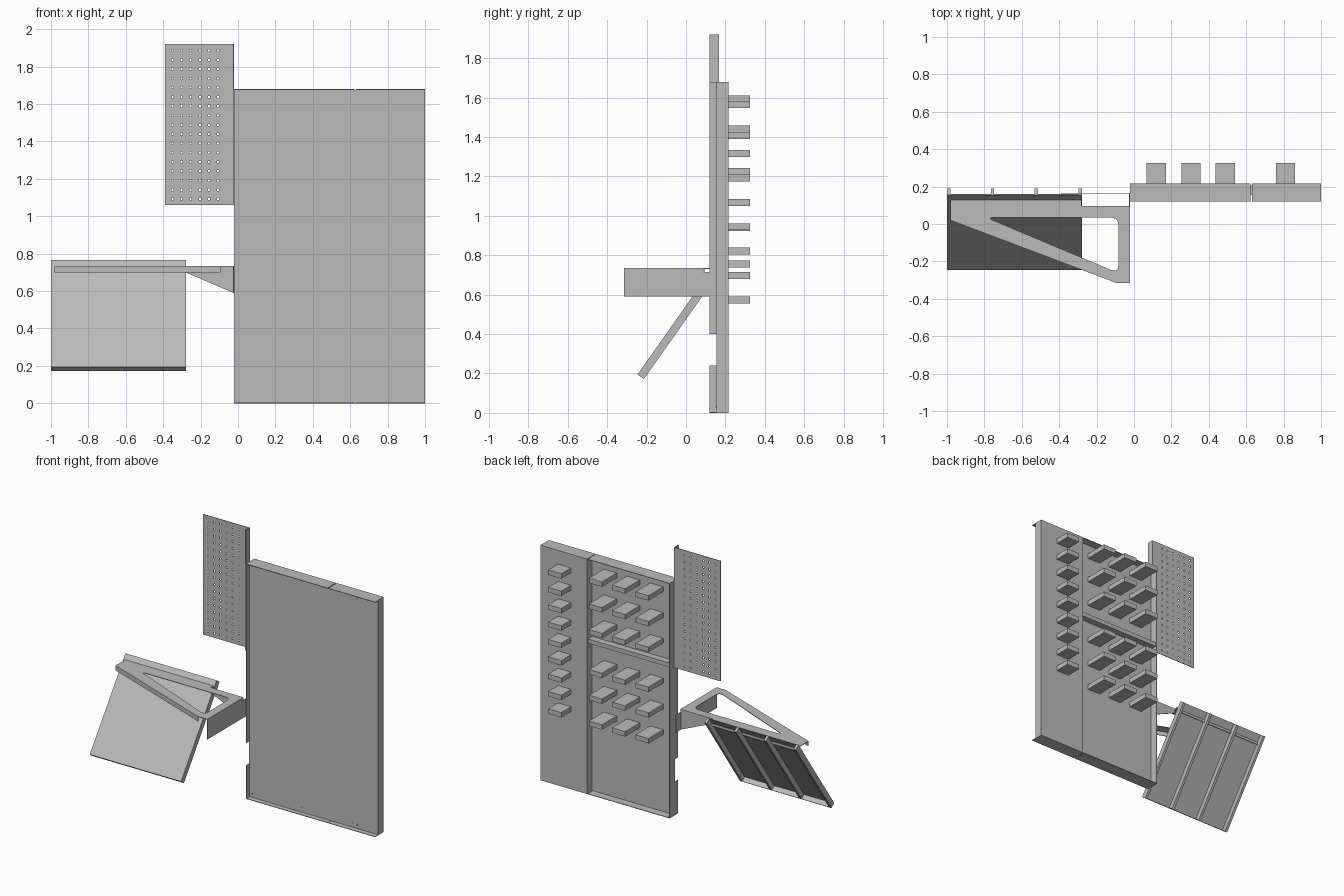
import bpy, bmesh, math
from mathutils import Vector

if "Cube" in bpy.data.objects:
    bpy.data.objects.remove(bpy.data.objects["Cube"], do_unlink=True)

steel = bpy.data.materials.new("grey steel")
steel.use_nodes = True
GREY = (0.5, 0.5, 0.5, 1)
steel.diffuse_color = GREY
steel.node_tree.nodes["Principled BSDF"].inputs["Base Color"].default_value = GREY
T = 0.004  # sheet thickness


def finish(name, bm):
    bmesh.ops.recalc_face_normals(bm, faces=bm.faces)
    me = bpy.data.meshes.new(name)
    bm.to_mesh(me)
    bm.free()
    me.materials.append(steel)
    ob = bpy.data.objects.new(name, me)
    bpy.context.collection.objects.link(ob)
    return ob


def add_box(bm, x0, x1, y0, y1, z0, z1):
    verts = bmesh.ops.create_cube(bm, size=1)["verts"]
    for v in verts:
        v.co = Vector(((x0, x1)[v.co.x > 0], (y0, y1)[v.co.y > 0], (z0, z1)[v.co.z > 0]))
    return verts


def box(name, *bounds):
    bm = bmesh.new()
    add_box(bm, *bounds)
    return finish(name, bm)


def prism(name, points, offset):
    """Extrude a closed outline of 3D points along an offset vector."""
    bm = bmesh.new()
    face = bm.faces.new([bm.verts.new(p) for p in points])
    new = bmesh.ops.extrude_face_region(bm, geom=[face])["geom"]
    bmesh.ops.translate(bm, vec=offset, verts=[g for g in new if isinstance(g, bmesh.types.BMVert)])
    return finish(name, bm)


# Main panel: folded sheet, seam between the wide and the narrow bay
LEFT, SEAM, RIGHT, TOP = -0.022, 0.63, 1.0, 1.68
FRONT, FACE, BACK = 0.12, 0.155, 0.216
box("panel_front_sheet", LEFT, RIGHT, FACE, FACE + T, 0, TOP - T)
box("narrow_bay_back_sheet", SEAM, RIGHT, BACK - T, BACK, 0, TOP - T)
box("panel_outer_side", RIGHT - T, RIGHT, FACE, BACK, 0, TOP - T)
box("seam_flange", SEAM, SEAM + T, FACE, BACK, 0, TOP - T)
box("hinge_side_flange", LEFT, LEFT + T, FACE, BACK, 0, TOP)
for label, z0, z1 in (("lower", 0, 0.24), ("upper", 0.40, TOP)):
    box("hinge_strip_" + label, LEFT, LEFT + T, FRONT, FACE, z0, z1)
for label, z in (("bottom", 0), ("top", TOP - T)):
    box(label + "_flange_wide_bay", LEFT, SEAM - 0.006, FRONT, BACK, z, z + T)
    box(label + "_flange_narrow_bay", SEAM, RIGHT, FRONT, BACK, z, z + T)
box("middle_rib", LEFT, SEAM, FACE, BACK - 0.01, 1.075, 1.105)

# Small blocks on the back of both bays
BLOCK_H, BLOCK_END = 0.035, 0.326
wide = [(x, FACE, z - 0.184 * i) for x in (0.068, 0.253, 0.436) for z in (1.61, 0.957) for i in range(3)]
narrow = [(0.758, BACK - T, 1.582 - 0.124 * i) for i in range(9)]
for label, spots in (("wide", wide), ("narrow", narrow)):
    bm = bmesh.new()
    for x, y, z in spots:
        add_box(bm, x, x + 0.103, y, BLOCK_END, z - BLOCK_H, z)
    finish(label + "_bay_blocks", bm)

# Flush screw heads on the panel front
bm = bmesh.new()
for x in (0.0, 0.4, 0.8, 0.83):
    for z in (0.03, 1.655):
        add_box(bm, x - 0.005, x + 0.005, FACE - 0.002, FACE, z - 0.005, z + 0.005)
finish("panel_screws", bm)

# Perforated board: grid sheet with the hole cells removed
columns = [-0.351 + 0.049 * i for i in range(6)]
rows = [1.092 + 0.0496 * i for i in range(17)]
HOLE = 0.0055


def cuts(start, centres, end):
    return [start] + [c + s * HOLE for c in centres for s in (-1, 1)] + [end]


xs, zs = cuts(-0.39, columns, LEFT), cuts(1.06, rows, 1.92)
bm = bmesh.new()
grid = [[bm.verts.new((x, FACE + 0.01, z)) for z in zs] for x in xs]
for i in range(len(xs) - 1):
    for j in range(len(zs) - 1):
        if not (i % 2 and j % 2):
            bm.faces.new((grid[i][j], grid[i + 1][j], grid[i + 1][j + 1], grid[i][j + 1]))
board = finish("perforated_board", bm)
mod = board.modifiers.new("thickness", "SOLIDIFY")
mod.thickness = T
mod.offset = 0
box("perforated_board_flange", LEFT - 0.005, LEFT, FRONT, FACE + 0.012, 1.06, 1.92)

# Triangular support arm: flat frame with a rounded opening
ARM_TOP, ARM_LOW = 0.735, 0.70
outer = [(-0.982, 0.128), (-0.982, 0.02), (-0.094, -0.315), (-0.024, -0.315),
         (-0.024, 0.095), (-0.28, 0.095), (-0.28, 0.128)]


def rounded(corners, radius, steps=5):
    """Round each corner of a 2D outline with a quadratic curve."""
    out = []
    for i, c in enumerate(corners):
        c = Vector(c)
        a = c + (Vector(corners[i - 1]) - c).normalized() * radius
        b = c + (Vector(corners[(i + 1) % len(corners)]) - c).normalized() * radius
        for k in range(steps + 1):
            t = k / steps
            out.append(a * (1 - t) ** 2 + c * 2 * t * (1 - t) + b * t ** 2)
    return out


opening = rounded([(-0.79, 0.035), (-0.083, 0.035), (-0.083, -0.262)], 0.045)
bm = bmesh.new()
edges = []
for loop in (outer, opening):
    vs = [bm.verts.new((p[0], p[1], ARM_TOP)) for p in loop]
    edges += [bm.edges.new((vs[i - 1], vs[i])) for i in range(len(vs))]
bmesh.ops.triangle_fill(bm, use_beauty=True, edges=edges)
bmesh.ops.dissolve_limit(bm, angle_limit=0.01, verts=bm.verts, edges=bm.edges)
bmesh.ops.recalc_face_normals(bm, faces=bm.faces)
new = bmesh.ops.extrude_face_region(bm, geom=bm.faces[:])["geom"]
bmesh.ops.translate(bm, vec=(0, 0, -T), verts=[g for g in new if isinstance(g, bmesh.types.BMVert)])
finish("arm_frame", bm)

# Folded edges of the arm
(ax, ay), (bx, by) = outer[1], outer[2]
prism("arm_front_edge", [(ax, ay, ARM_LOW), (bx, by, ARM_LOW), (bx, by, ARM_TOP), (ax, ay, ARM_TOP)],
      (0, T, 0))
box("arm_back_edge", -0.982, -0.28, 0.124, 0.128, ARM_LOW, ARM_TOP)
prism("arm_hinge_plate", [(-0.026, -0.315, 0.59), (-0.026, 0.15, 0.59), (-0.026, 0.15, 0.715),
                          (-0.026, 0.09, 0.715), (-0.026, 0.09, ARM_TOP), (-0.026, -0.315, ARM_TOP)],
      (T, 0, 0))
prism("arm_gusset", [(-0.28, 0.091, ARM_LOW), (-0.024, 0.091, 0.59), (-0.024, 0.091, ARM_TOP),
                     (-0.28, 0.091, ARM_TOP)], (0, T, 0))

# Sloping tray: sheet, four ribs beneath and a rim at the lower edge
low, high = Vector((0, -0.246, 0.195)), Vector((0, 0.156, 0.765))
along = (high - low).normalized()
down = Vector((0, along.z, -along.y))


def tray_part(name, x0, x1, start, end, depth):
    corners = [start, end, end + down * depth, start + down * depth]
    prism(name, [(x0, p.y, p.z) for p in corners], (x1 - x0, 0, 0))


X0, X1, DEPTH, RIB = -1.0, -0.278, 0.04, 0.018
tray_part("tray_sheet", X0, X1, low, high, T)
tray_part("tray_lower_rim", X0, X1, low, low + along * T, DEPTH)
for i in range(4):
    x = X0 + (X1 - X0 - RIB) * i / 3
    tray_part("tray_rib_%d" % (i + 1), x, x + RIB, low, high, DEPTH)
